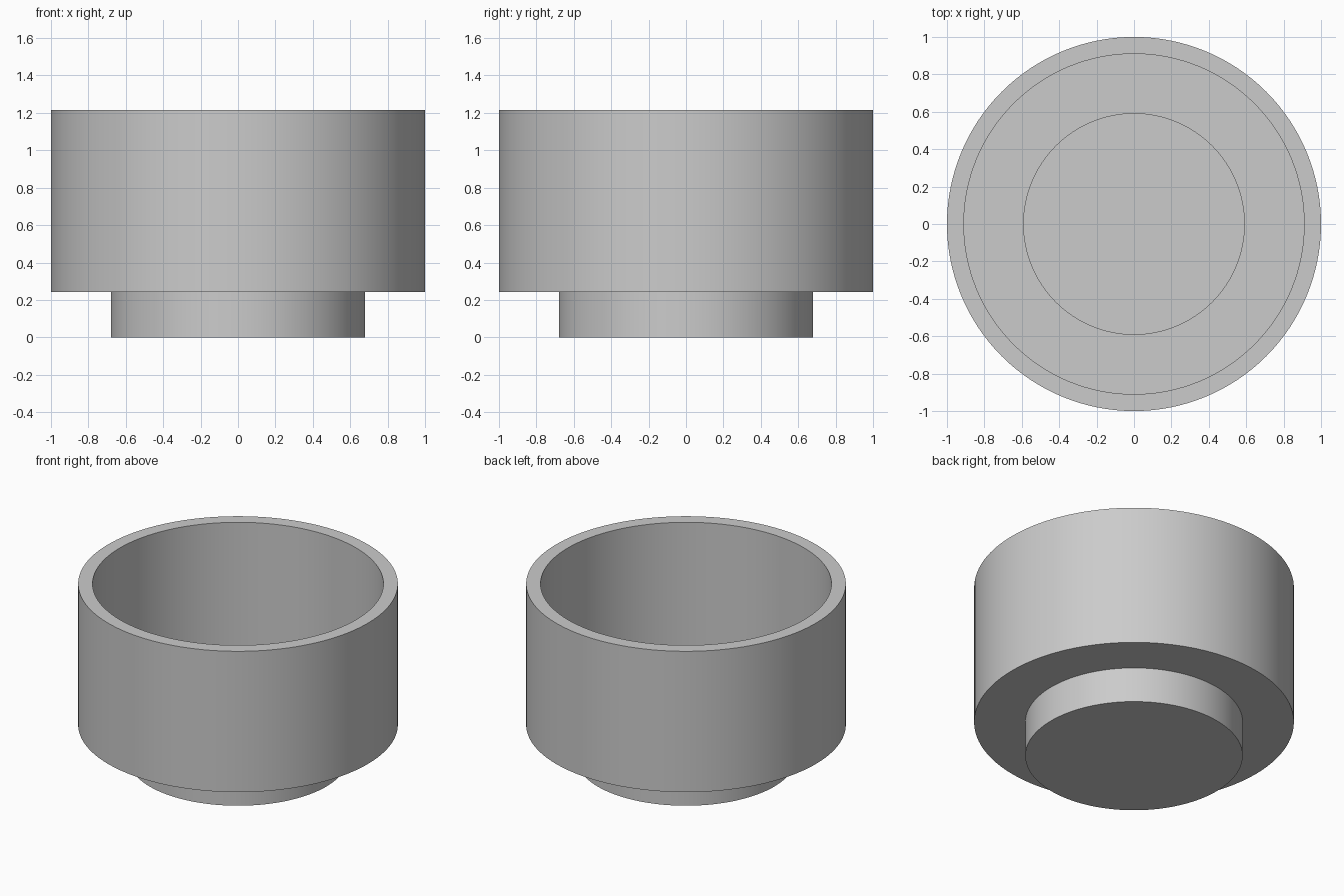
import bpy, bmesh, math

cube = bpy.data.objects.get("Cube")
if cube:
    bpy.data.objects.remove(cube, do_unlink=True)

SEGMENTS = 128
WALL = 0.09          # even shell thickness
BOWL_R, FOOT_R = 1.0, 0.68
STEP_Z, RIM_Z = 0.243, 1.215

# One plain grey for the whole vessel
grey = bpy.data.materials.new("plain_grey")
grey.use_nodes = True
colour = (0.6, 0.6, 0.6, 1)
grey.diffuse_color = colour
grey.node_tree.nodes["Principled BSDF"].inputs["Base Color"].default_value = colour


def lathe(name, profile, material):
    """Revolve an (r, z) profile around the z axis."""
    bm = bmesh.new()
    verts = [bm.verts.new((r, 0, z)) for r, z in profile]
    edges = [bm.edges.new(pair) for pair in zip(verts, verts[1:])]
    bmesh.ops.spin(bm, geom=verts + edges, cent=(0, 0, 0), axis=(0, 0, 1),
                   angle=math.tau, steps=SEGMENTS, use_duplicate=False)
    bmesh.ops.remove_doubles(bm, verts=bm.verts, dist=0.0001)
    bmesh.ops.recalc_face_normals(bm, faces=bm.faces)
    mesh = bpy.data.meshes.new(name)
    bm.to_mesh(mesh)
    bm.free()
    mesh.materials.append(material)
    obj = bpy.data.objects.new(name, mesh)
    bpy.context.collection.objects.link(obj)
    bpy.ops.object.select_all(action="DESELECT")
    obj.select_set(True)
    bpy.context.view_layer.objects.active = obj
    bpy.ops.object.shade_smooth_by_angle(angle=math.radians(30))
    return obj


# Hollow bowl on a narrower hollow foot, closed underneath
lathe("stepped_bowl", [
    (0, 0), (FOOT_R, 0), (FOOT_R, STEP_Z),                       # foot outside
    (BOWL_R, STEP_Z), (BOWL_R, RIM_Z),                           # bowl outside
    (BOWL_R - WALL, RIM_Z), (BOWL_R - WALL, STEP_Z + WALL),      # rim and inner wall
    (FOOT_R - WALL, STEP_Z + WALL), (FOOT_R - WALL, WALL),       # ledge and recess
    (0, WALL),                                                   # inner floor
], grey)
